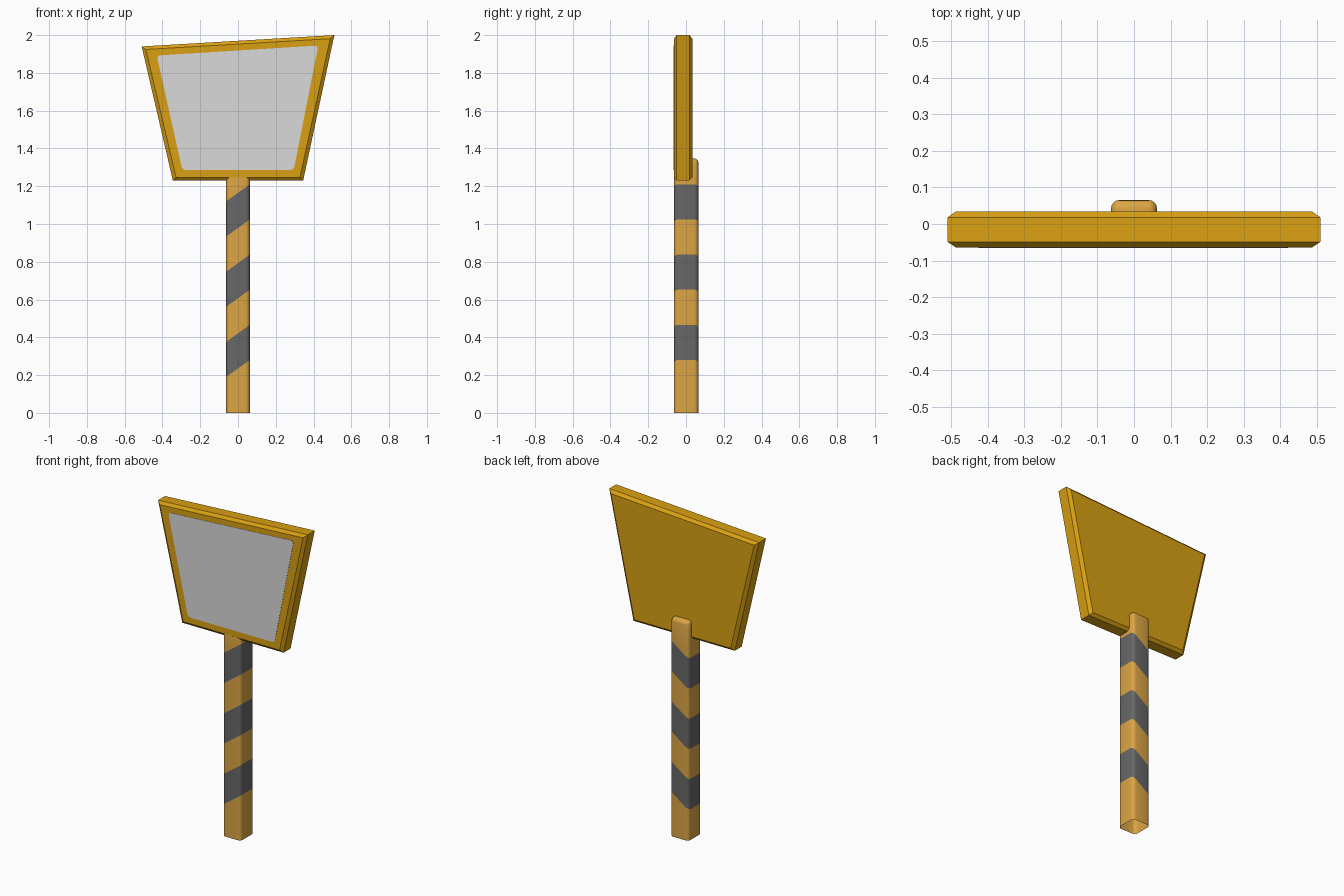
import bpy, bmesh, math
from mathutils import Vector

if "Cube" in bpy.data.objects:
    bpy.data.objects.remove(bpy.data.objects["Cube"])


def material(name, rgb):
    m = bpy.data.materials.new(name)
    m.diffuse_color = (*rgb, 1)
    m.use_nodes = True
    m.node_tree.nodes["Principled BSDF"].inputs["Base Color"].default_value = m.diffuse_color
    return m


gold = material("sign gold", (0.70, 0.352, 0.006))
amber = material("post amber", (0.716, 0.376, 0.058))
dark = material("stripe dark grey", (0.136, 0.136, 0.136))
grey = material("panel light grey", (0.70, 0.70, 0.70))


def finish(bm, name, mats):
    bmesh.ops.recalc_face_normals(bm, faces=bm.faces[:])
    me = bpy.data.meshes.new(name)
    bm.to_mesh(me)
    bm.free()
    for m in mats:
        me.materials.append(m)
    ob = bpy.data.objects.new(name, me)
    bpy.context.collection.objects.link(ob)
    return ob


def loft(rings):
    """Closed solid through a list of (outline, y) rings."""
    bm = bmesh.new()
    loops = [[bm.verts.new((x, y, z)) for x, z in pts] for pts, y in rings]
    for a, b in zip(loops, loops[1:]):
        for i in range(len(a)):
            j = (i + 1) % len(a)
            bm.faces.new((a[i], a[j], b[j], b[i]))
    bm.faces.new(loops[0])
    bm.faces.new(loops[-1])
    return bm


# Sign board: lopsided trapezium with chamfered rims
outer = [(-0.345, 1.23), (0.345, 1.23), (0.51, 2.0), (-0.51, 1.94)]
inner = [(-0.328, 1.247), (0.328, 1.247), (0.488, 1.981), (-0.488, 1.924)]
finish(loft([(inner, -0.064), (outer, -0.049), (outer, 0.018), (inner, 0.034)]),
       "sign_board", [gold])

# Grey sign panel: thin plate with rounded corners
panel = [(-0.295, 1.285), (0.295, 1.285), (0.425, 1.945), (-0.43, 1.892)]
bm = loft([(panel, -0.0655), (panel, -0.062)])
corners = [e for e in bm.edges if abs(e.verts[0].co.y - e.verts[1].co.y) > 0.001]
bmesh.ops.bevel(bm, geom=corners, offset=0.02, segments=4, profile=0.5, affect='EDGES')
finish(bm, "sign_panel", [grey])

# Post: rounded square tube, open underneath, passing up into the board
H, W = 1.347, 0.0625
square = [(-W, 0), (W, 0), (W, H), (-W, H)]
bm = loft([(square, -0.0635), (square, 0.0655)])
edges = [e for e in bm.edges if max(v.co.z for v in e.verts) > 0.1]
bmesh.ops.bevel(bm, geom=edges, offset=0.022, segments=4, profile=0.5, affect='EDGES')
bottom = [f for f in bm.faces if all(v.co.z < 1e-4 for v in f.verts)]
bmesh.ops.delete(bm, geom=bottom, context='FACES')

# Slanted stripes: cut the post with tilted planes, then colour by band
SLOPE, START, STEP = 0.72, 0.235, 0.186
for k in range(6):
    bmesh.ops.bisect_plane(bm, geom=bm.verts[:] + bm.edges[:] + bm.faces[:],
                           plane_co=Vector((0, 0, START + k * STEP)),
                           plane_no=Vector((-SLOPE, 0, 1)).normalized())
for f in bm.faces:
    c = f.calc_center_median()
    band = math.floor((c.z - SLOPE * c.x - START) / STEP)
    f.material_index = 1 if band in (0, 2, 4) else 0
post = finish(bm, "post", [amber, dark])
bpy.context.view_layer.objects.active = post
post.select_set(True)
bpy.ops.object.shade_smooth_by_angle(angle=math.radians(40))
